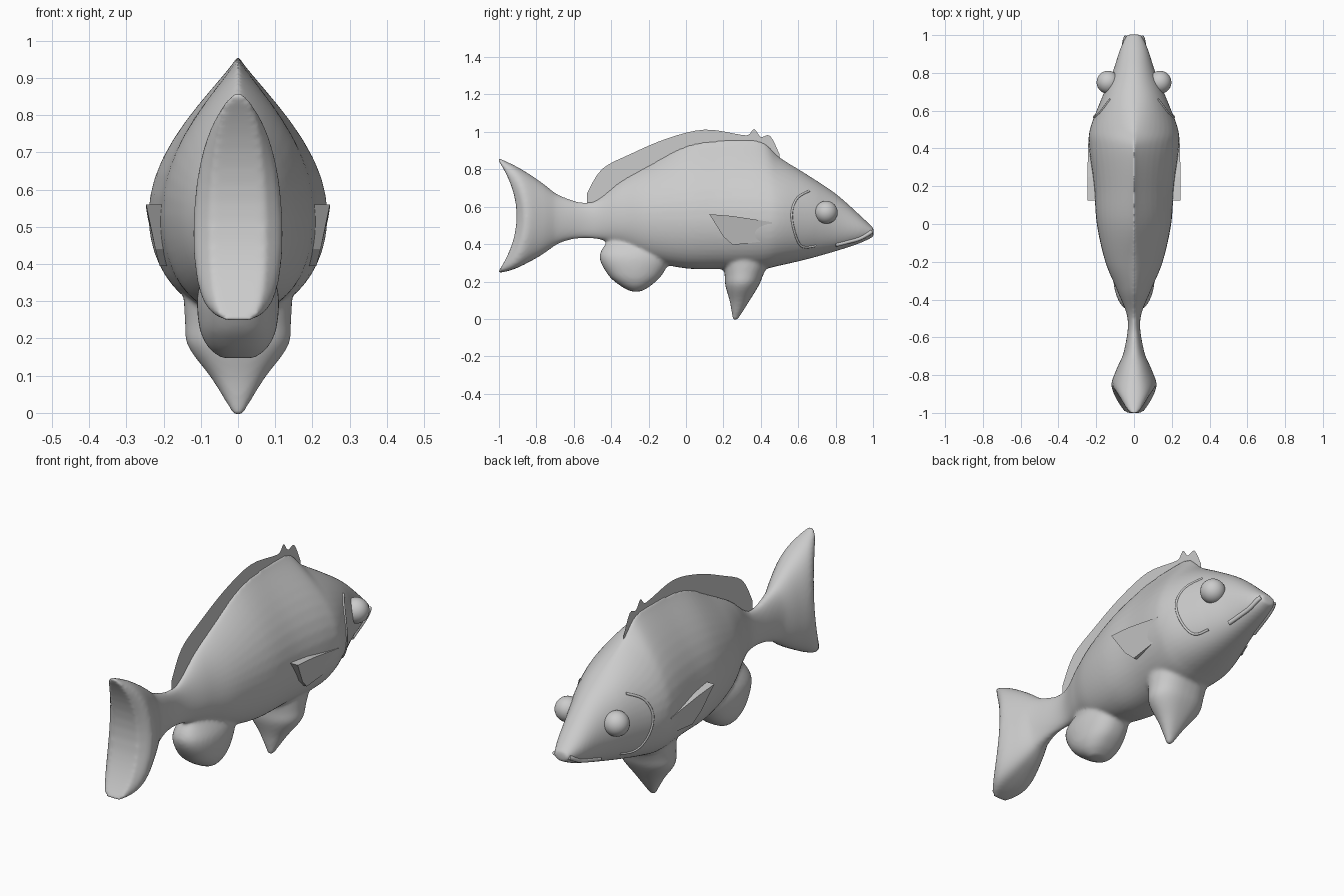
import bpy, bmesh
from math import sin, cos, pi
from mathutils import Vector
from mathutils.bvhtree import BVHTree

if "Cube" in bpy.data.objects:
    bpy.data.objects.remove(bpy.data.objects["Cube"])


def smooth_rows(rows, n=6):
    """Catmull-Rom interpolation of station rows."""
    out = []
    for i in range(len(rows) - 1):
        a, b = rows[max(i - 1, 0)], rows[i]
        c, d = rows[i + 1], rows[min(i + 2, len(rows) - 1)]
        for k in range(n):
            t = k / n
            out.append([0.5 * (2*q + (r - p)*t + (2*p - 5*q + 4*r - s)*t*t
                               + (3*q - p - 3*r + s)*t**3)
                        for p, q, r, s in zip(a, b, c, d)])
    return out + [list(rows[-1])]


def loft(bm, rings):
    """Closed skin over rings; caps are strips joining mirrored points."""
    rv = [[bm.verts.new(p) for p in r] for r in rings]
    n = len(rv[0])
    faces = []
    for a, b in zip(rv, rv[1:]):
        faces += [bm.faces.new((a[i], a[(i+1) % n], b[(i+1) % n], b[i])) for i in range(n)]
    for r in (rv[0], rv[-1]):
        faces.append(bm.faces.new((r[0], r[1], r[-1])))
        for i in range(1, n // 2 - 1):
            faces.append(bm.faces.new((r[i], r[i+1], r[n-i-1], r[n-i])))
        faces.append(bm.faces.new((r[n//2-1], r[n//2], r[n//2+1])))
    bmesh.ops.recalc_face_normals(bm, faces=faces)


def make(name, bm, smooth=True):
    me = bpy.data.meshes.new(name)
    bm.to_mesh(me)
    bm.free()
    for p in me.polygons:
        p.use_smooth = smooth
    ob = bpy.data.objects.new(name, me)
    bpy.context.collection.objects.link(ob)
    return ob


def round_x(a, w, power):
    """Superellipse half width at angle a."""
    c = cos(a)
    return w * abs(c) ** power * (1 if c > 0 else -1)


def ramp(v):
    return max(0.0, min(1.0, v))


# Body and tail stations: y, bottom, top, half width, upper pinch
stations = [
    (-1.005, .245, .865, .075, .85), (-.93, .265, .82, .12, .85), (-.8, .335, .735, .092, .9),
    (-.65, .415, .65, .048, 1), (-.5, .43, .627, .034, 1.1), (-.35, .39, .735, .09, 1.4),
    (-.2, .315, .82, .152, 1.7), (0, .27, .925, .197, 2.1), (.2, .266, .957, .212, 2.4),
    (.4, .266, .95, .237, 2.3), (.5, .285, .865, .234, 1.6), (.65, .32, .77, .178, 1.1),
    (.8, .362, .67, .115, 1), (.93, .405, .555, .072, 1), (1.003, .44, .485, .038, 1)]
bm = bmesh.new()
rings = []
for y, zb, zt, w, pinch in smooth_rows(stations):
    zc = .53 - .22 * max(0, abs(y) - .7)
    tail = ramp((-.6 - y) / .3)
    ring = []
    for i in range(48):
        a = -pi / 2 + 2 * pi * i / 48
        s = sin(a)
        z = zc + s * ((zt - zc) if s > 0 else (zc - zb))
        x = round_x(a, w, pinch if s > 0 else .85 - .42 * tail)
        fork = ramp((-.7 - y) / .3) * .1 * max(0, 1 - ((z - .55) / .3) ** 2)
        ring.append((x, y + fork, z))
    rings.append(ring)
loft(bm, rings)

# Belly fins as rounded lobes: z, rear y, front y, half width
pelvic = [(.4, .18, .5, .15), (.25, .205, .42, .143), (.18, .21, .39, .135),
          (.09, .235, .335, .07), (-.006, .25, .275, .012)]
anal = [(.44, -.4, -.1, .05), (.34, -.462, -.08, .105), (.24, -.42, -.125, .106),
        (.18, -.355, -.185, .083), (.147, -.295, -.24, .045)]
for rows in (pelvic, anal):
    angles = [-pi / 2 + 2 * pi * i / 32 for i in range(32)]
    loft(bm, [[(round_x(a, w, .8), (y0 + y1) / 2 + (y1 - y0) / 2 * sin(a), z)
               for a in angles] for z, y0, y1, w in smooth_rows(rows)])
body = make("fish_body", bm)

# Melt body and lobes into one smooth skin
m = body.modifiers.new("blend", 'REMESH')
m.mode = 'VOXEL'
m.voxel_size = .009
m.use_smooth_shade = True
m = body.modifiers.new("soften", 'SMOOTH')
m.factor = .5
m.iterations = 8

# Thin dorsal fin sheet along the back: y, top
dorsal = [(-.53, .67), (-.45, .8), (-.3, .88), (-.1, .965), (.1, 1.012), (.29, .985),
          (.335, .985), (.365, 1.015), (.4, .973), (.45, .978), (.5, .88)]
bm = bmesh.new()
v = [(bm.verts.new((0, y, t)), bm.verts.new((0, y, max(.6, t - .16))))
     for y, t in smooth_rows(dorsal, 4)]
for p, q in zip(v, v[1:]):
    bm.faces.new((p[0], q[0], q[1], p[1]))
make("dorsal_fin", bm, False)

bpy.context.view_layer.update()
tree = BVHTree.FromObject(body, bpy.context.evaluated_depsgraph_get())


def ridge(name, side, pts, radius):
    """Slim raised line lying on the skin."""
    cu = bpy.data.curves.new(name, 'CURVE')
    cu.dimensions = '3D'
    cu.bevel_depth = radius
    cu.bevel_resolution = 2
    cu.use_fill_caps = True
    rows = smooth_rows(pts)
    sp = cu.splines.new('POLY')
    sp.points.add(len(rows) - 1)
    for p, (y, z) in zip(sp.points, rows):
        hit = tree.ray_cast(Vector((side, y, z)), Vector((-side, 0, 0)))[0]
        p.co = (hit.x if hit else 0, y, z, 1)
    bpy.context.collection.objects.link(bpy.data.objects.new(name, cu))


pectoral = [(.125, .56), (.25, .55), (.46, .517), (.46, .42), (.25, .395), (.2, .44)]
gill = [(.66, .685), (.59, .64), (.565, .54), (.61, .395), (.695, .39)]
lip = [(.992, .465), (.93, .43), (.86, .41), (.8, .395)]
for side, tag in ((1, "right"), (-1, "left")):
    # Eye
    bm = bmesh.new()
    bmesh.ops.create_uvsphere(bm, u_segments=32, v_segments=16, radius=.061)
    bmesh.ops.translate(bm, verts=bm.verts, vec=(side * .137, .75, .57))
    make("eye_" + tag, bm)
    # Pectoral fin slab, sunk into the flank
    bm = bmesh.new()
    outer = [(side * (.247 - .25 * max(0, .54 - z)), y, z) for y, z in pectoral]
    inner = [(x - side * .05, y, z) for x, y, z in outer]
    a, b = [[bm.verts.new(p) for p in ring] for ring in (outer, inner)]
    bm.faces.new(a)
    bm.faces.new(b)
    for i in range(len(a)):
        bm.faces.new((a[i - 1], a[i], b[i], b[i - 1]))
    bmesh.ops.recalc_face_normals(bm, faces=bm.faces)
    make("pectoral_fin_" + tag, bm, False)
    # Gill cover edge and lip
    ridge("gill_edge_" + tag, side, gill, .006)
    ridge("lip_" + tag, side, lip, .011)
